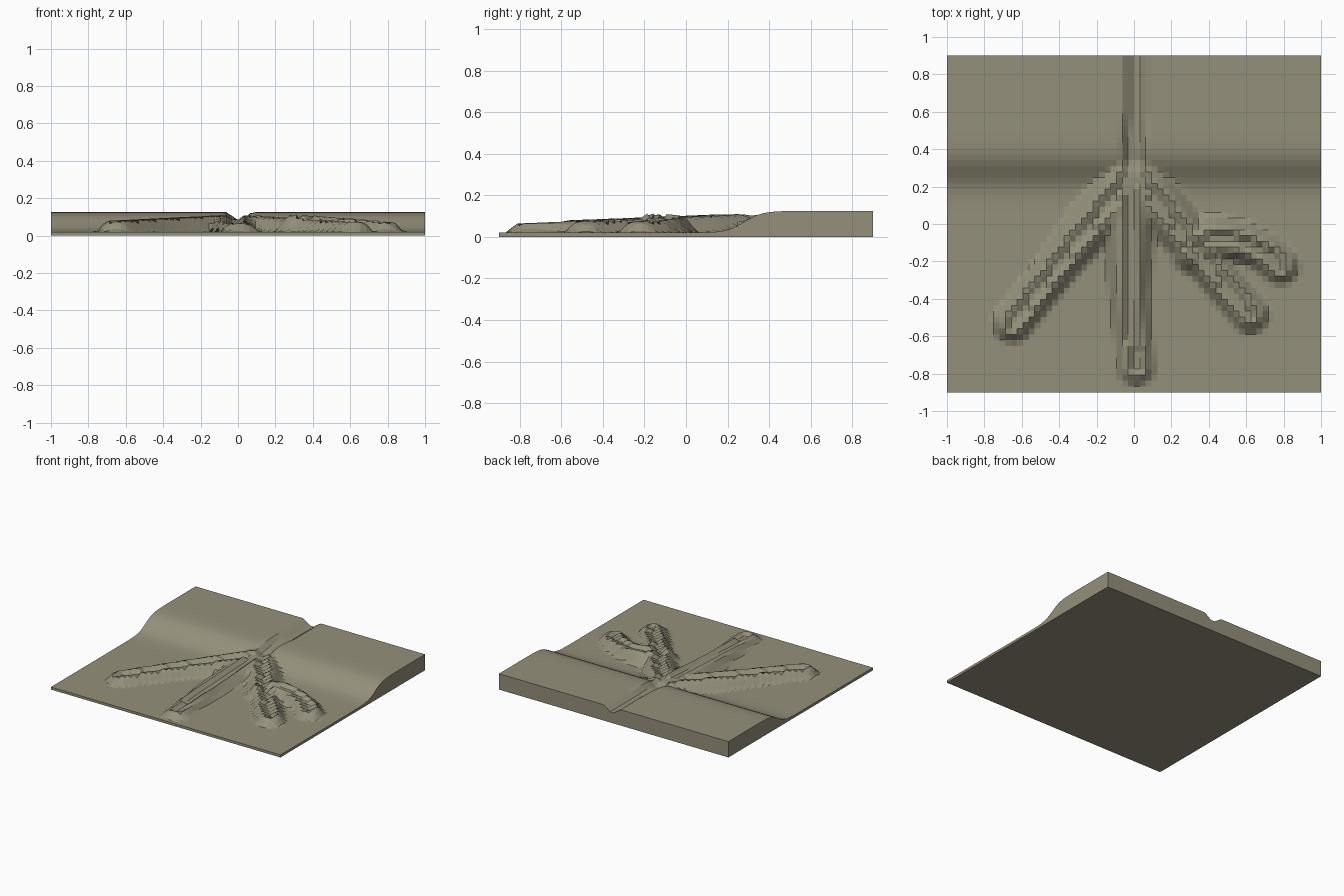
import bpy, bmesh, math
from mathutils import Vector

if "Cube" in bpy.data.objects:
    bpy.data.objects.remove(bpy.data.objects["Cube"])

NX, NY = 64, 58          # terrain cells
HX, HY = 1.0, 0.9        # half extents

# Centre lines: points, crest height at start and end, skirt width at start and end
LOBES = [
    ([(0, .28), (-.32, -.11), (-.65, -.53)], .112, .080, .13, .065),
    ([(0, .28), (-.03, -.05), (-.03, -.35), (.01, -.76)], .112, .066, .14, .065),
    ([(0, .28), (.15, .10), (.30, -.10), (.62, -.48)], .112, .074, .13, .065),
    ([(.33, -.14), (.43, -.07), (.60, -.10), (.70, -.15), (.78, -.22)], .112, .074, .10, .065),
]
TRUNK = [(.015, 1.0), (.015, .6), (-.005, .4), (0, .28)]
CHANNEL = .03            # half width of each channel
CREST = .048             # half width out to the levee crest


def nearest(pts, x, y):
    """Distance to a polyline and position (0..1) along it."""
    p = Vector((x, y))
    pts = [Vector(q) for q in pts]
    total = sum((b - a).length for a, b in zip(pts, pts[1:]))
    best, run = (9, 0), 0
    for a, b in zip(pts, pts[1:]):
        ab = b - a
        t = max(0, min(1, (p - a).dot(ab) / ab.length_squared))
        best = min(best, ((p - a - ab * t).length, (run + t * ab.length) / total))
        run += ab.length
    return best


def smooth(t):
    t = max(0, min(1, t))
    return t * t * (3 - 2 * t)


def height(x, y):
    # Sea floor rising to the coastal plain
    z = .02 + .105 / (1 + math.exp(-(y - .28) / .043))
    floor = 1
    # Raised levees of the delta fingers
    for pts, h0, h1, w0, w1 in LOBES:
        d, t = nearest(pts, x, y)
        crest = h0 + (h1 - h0) * t
        skirt = w0 + (w1 - w0) * smooth(t * 1.3)
        z = max(z, .02 + (crest - .02) * (1 - smooth((d - CREST) / skirt)))
        if d < CHANNEL:
            floor = min(floor, crest - .024)
    # River channel cut through the plain
    d, _ = nearest(TRUNK, x, y)
    z -= .042 * math.exp(-(d / .05) ** 4) * smooth((y - .2) / .12)
    return min(z, floor)


# Solid terrain block: height field on top, flat sides and base
bm = bmesh.new()
top = [[None] * (NX + 1) for _ in range(NY + 1)]
for j in range(NY + 1):
    for i in range(NX + 1):
        x, y = HX * (2 * i / NX - 1), HY * (2 * j / NY - 1)
        top[j][i] = bm.verts.new((x, y, height(x, y)))
for j in range(NY):
    for i in range(NX):
        bm.faces.new((top[j][i], top[j][i + 1], top[j + 1][i + 1], top[j + 1][i]))

rim = (top[0][:-1] + [r[-1] for r in top[:-1]]
       + top[-1][:0:-1] + [r[0] for r in top[:0:-1]])
base = [bm.verts.new((v.co.x, v.co.y, 0)) for v in rim]
n = len(rim)
for k in range(n):
    m = (k + 1) % n
    bm.faces.new((rim[m], rim[k], base[k], base[m]))
bm.faces.new(base[::-1])
bmesh.ops.recalc_face_normals(bm, faces=bm.faces)

mesh = bpy.data.meshes.new("river_delta_terrain")
bm.to_mesh(mesh)
bm.free()
terrain = bpy.data.objects.new("river_delta_terrain", mesh)
bpy.context.collection.objects.link(terrain)

# Muted silt colour
mat = bpy.data.materials.new("silt")
mat.diffuse_color = (.30, .28, .20, 1)
mat.use_nodes = True
mat.node_tree.nodes["Principled BSDF"].inputs["Base Color"].default_value = mat.diffuse_color
mesh.materials.append(mat)
